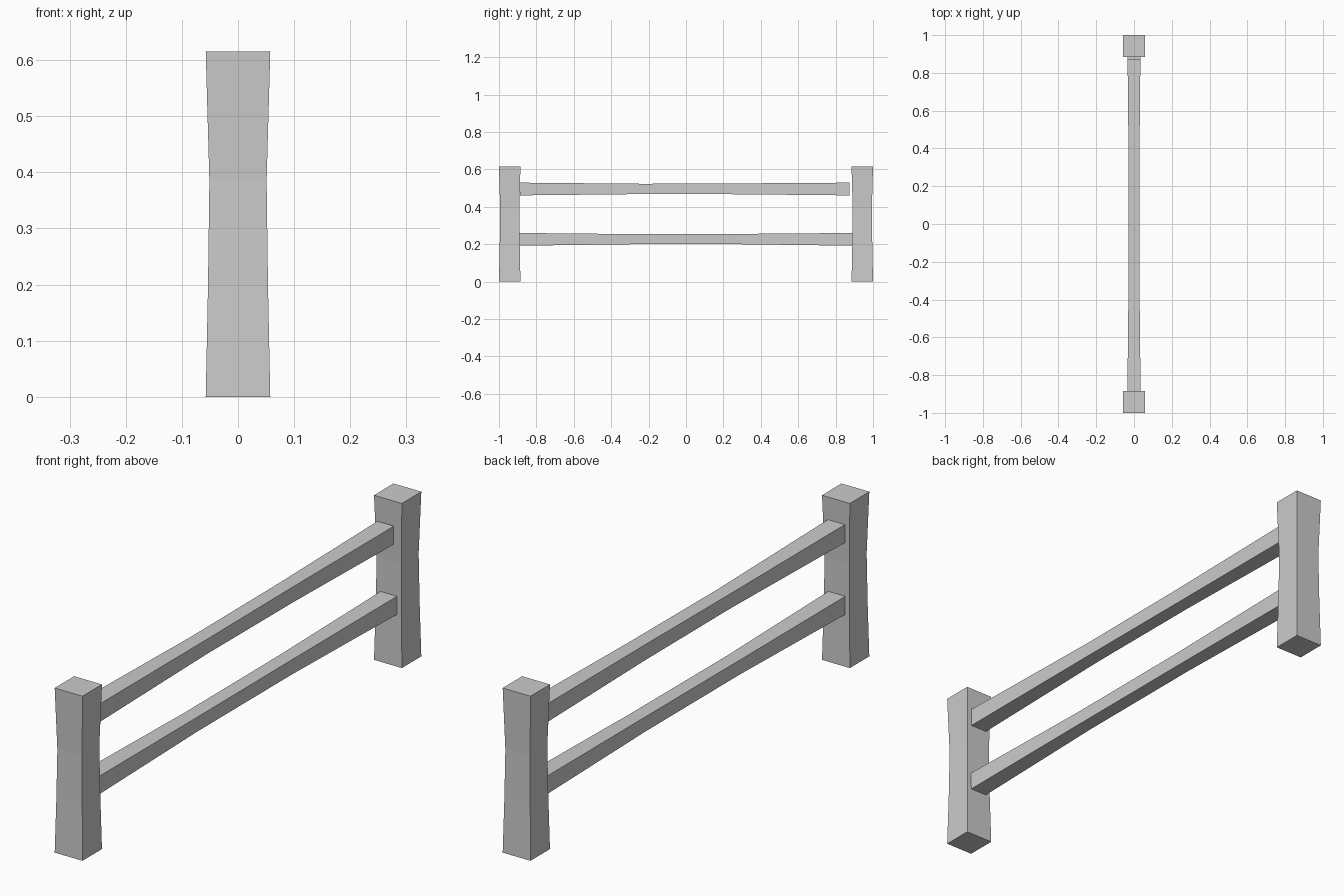
import bpy, bmesh

if "Cube" in bpy.data.objects:
    bpy.data.objects.remove(bpy.data.objects["Cube"])


def loft(name, rings):
    """Skin a row of four-cornered rings and cap both ends."""
    bm = bmesh.new()
    loops = [[bm.verts.new(p) for p in ring] for ring in rings]
    for a, b in zip(loops, loops[1:]):
        for i in range(4):
            j = (i + 1) % 4
            bm.faces.new((a[i], a[j], b[j], b[i]))
    bm.faces.new(loops[0])
    bm.faces.new(loops[-1])
    bmesh.ops.recalc_face_normals(bm, faces=bm.faces)
    mesh = bpy.data.meshes.new(name)
    bm.to_mesh(mesh)
    bm.free()
    obj = bpy.data.objects.new(name, mesh)
    bpy.context.collection.objects.link(obj)
    return obj


CORNERS = ((-1, -1), (1, -1), (1, 1), (-1, 1))

# Waisted posts: (height, half width)
POST = ((0, 0.0575), (0.195, 0.0535), (0.385, 0.051), (0.615, 0.0575))
for side, y in (("front", -0.9425), ("back", 0.9425)):
    loft(side + "_post",
         [[(cx * h, y + cy * h, z) for cx, cy in CORNERS] for z, h in POST])


# Rails, slightly slimmer in the middle: (y, half width, bottom, top)
def rail(name, sections):
    loft(name, [[(cx * w, y, lo if cz < 0 else hi) for cx, cz in CORNERS]
                for y, w, lo, hi in sections])


rail("upper_rail", ((-0.888, 0.035, 0.461, 0.529), (-0.23, 0.028, 0.468, 0.523),
                    (0.28, 0.028, 0.467, 0.525), (0.873, 0.034, 0.461, 0.529)))
rail("lower_rail", ((-0.89, 0.035, 0.192, 0.26), (-0.28, 0.028, 0.2, 0.254),
                    (0.28, 0.028, 0.2, 0.255), (0.89, 0.034, 0.192, 0.26)))
